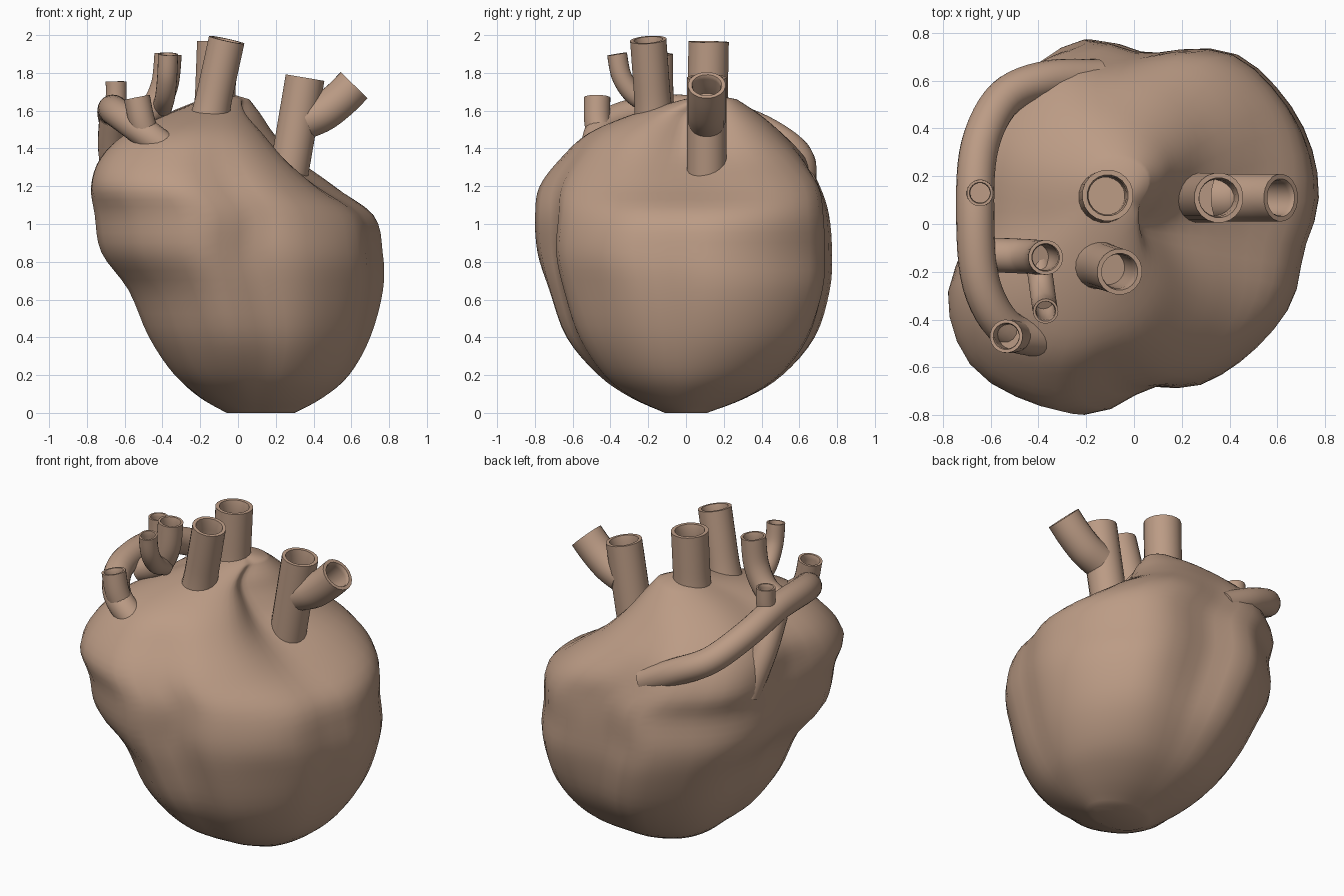
import bpy, math
from mathutils import Vector

if "Cube" in bpy.data.objects:
    bpy.data.objects.remove(bpy.data.objects["Cube"])

mat = bpy.data.materials.new("muscle")
mat.diffuse_color = (0.50, 0.33, 0.235, 1)
mat.use_nodes = True
mat.node_tree.nodes["Principled BSDF"].inputs["Base Color"].default_value = mat.diffuse_color


def make(name, verts, faces, angle=50):
    me = bpy.data.meshes.new(name)
    me.from_pydata([tuple(v) for v in verts], [], faces)
    me.update()
    ob = bpy.data.objects.new(name, me)
    bpy.context.collection.objects.link(ob)
    me.materials.append(mat)
    bpy.ops.object.select_all(action='DESELECT')
    ob.select_set(True)
    bpy.context.view_layer.objects.active = ob
    bpy.ops.object.shade_smooth_by_angle(angle=math.radians(angle))
    return ob


def spline(a, b, c, d, t):
    return 0.5 * (2 * b + (c - a) * t + (2 * a - 5 * b + 4 * c - d) * t * t
                  + (3 * b - a - 3 * c + d) * t ** 3)


def bridge(rings, n):
    return [(r * n + i, r * n + (i + 1) % n, (r + 1) * n + (i + 1) % n, (r + 1) * n + i)
            for r in range(rings - 1) for i in range(n)]


def sample(rows, steps):
    # smooth curve through rows of numbers
    out = []
    for k in range(len(rows) - 1):
        q = [rows[max(0, min(len(rows) - 1, k + o))] for o in (-1, 0, 1, 2)]
        for s in range(steps):
            out.append([spline(*v, s / steps) for v in zip(*q)])
    return out + [list(rows[-1])]


# heart body: z, centre x, centre y, then radii E NE N NW W SW S SE
sections = [
    (0.00, .11, .00, .19, .14, .11, .14, .17, .14, .11, .14),
    (0.08, .10, .00, .35, .34, .32, .33, .30, .31, .29, .31),
    (0.20, .10, .02, .49, .51, .49, .50, .43, .50, .48, .47),
    (0.40, .10, .02, .60, .66, .65, .66, .56, .65, .64, .58),
    (0.65, .05, .02, .72, .77, .72, .74, .61, .72, .73, .68),
    (0.85, .00, .00, .77, .81, .75, .78, .69, .82, .75, .73),
    (1.05, .00, .00, .71, .80, .74, .77, .72, .86, .75, .68),
    (1.20, -.10, .00, .54, .77, .70, .72, .60, .83, .73, .63),
    (1.35, -.15, .00, .34, .61, .63, .62, .52, .71, .63, .52),
    (1.48, -.15, .00, .22, .46, .51, .49, .40, .55, .50, .38),
    (1.58, -.12, .02, .14, .33, .37, .34, .25, .32, .30, .22),
    (1.66, -.06, .10, .09, .16, .17, .16, .13, .12, .11, .09),
]
# vertical swellings and furrows: angle, amount, width in degrees
lobes = [(106, .06, 11), (86, -.05, 11), (60, .035, 11), (-10, -.06, 12),
         (-84, -.08, 10), (-104, .05, 9), (203, .04, 9), (186, -.03, 8)]
N = 48
verts = []
rows = sample(sections, 4)
for z, cx, cy, *r in rows:
    fade = math.sin(math.pi * min(1, max(0, z / 1.55))) ** 0.8
    for i in range(N):
        k, t = i // 6, (i % 6) / 6
        rad = spline(r[k - 1], r[k], r[(k + 1) % 8], r[(k + 2) % 8], t)
        deg = 360 * i / N
        for c, amp, w in lobes:
            off = (deg - c + 180) % 360 - 180
            rad *= 1 + fade * amp * math.exp(-(off / w) ** 2)
        a = math.radians(deg)
        verts.append((cx + rad * math.cos(a), cy + rad * math.sin(a), max(z, 0)))
faces = bridge(len(rows), N)
top = (len(rows) - 1) * N
verts.append((-.04, .12, 1.69))
faces += [(top + i, top + (i + 1) % N, len(verts) - 1) for i in range(N)]
faces.append(tuple(reversed(range(N))))
make("heart_body", verts, faces, 80)


def vessel(name, path, r, open_end=True, flare=1.0):
    # swept tube; an open end gets a rim and a hollow bore
    pts = [Vector(p) for p in sample(path, 6)]
    n, rings, side = 20, [], None
    for i, p in enumerate(pts):
        d = (pts[min(i + 1, len(pts) - 1)] - pts[max(i - 1, 0)]).normalized()
        if side is None:
            side = d.orthogonal()
        side = (side - d * side.dot(d)).normalized()
        rings.append((p, side.copy(), d.cross(side)))
    last = len(rings) - 1
    profile = [(k, r * (1 + (flare - 1) * max(0, 1 - 2 * k / last) ** 2))
               for k in range(last + 1)]
    if open_end:
        profile += [(last, r * .8)] + [(k, r * .74) for k in range(last - 1, last // 2, -1)]
    vs = [rings[k][0] + rad * (math.cos(a) * rings[k][1] + math.sin(a) * rings[k][2])
          for k, rad in profile for a in [2 * math.pi * j / n for j in range(n)]]
    fs = bridge(len(profile), n)
    fs += [tuple(reversed(range(n))), tuple(range(len(vs) - n, len(vs)))]
    make(name, vs, fs)


# large upright vessels
vessel("front_main_vessel", [(-.18, -.16, 1.42), (-.12, -.18, 1.7), (-.06, -.2, 1.975)], .097, flare=1.4)
vessel("rear_main_vessel", [(-.13, .11, 1.45), (-.12, .115, 1.7), (-.11, .12, 1.965)], .108, flare=1.4)
vessel("right_vessel", [(.24, .11, 1.1), (.3, .11, 1.45), (.355, .11, 1.775)], .105)
vessel("right_vessel_branch", [(.36, .11, 1.55), (.45, .11, 1.59), (.54, .11, 1.66), (.615, .11, 1.735)], .1)

# long vessel wrapping the left side and its branches
vessel("wrapping_vessel", [(-.36, -.48, 1.38), (-.53, -.44, 1.51), (-.64, -.25, 1.59),
                           (-.665, .05, 1.60), (-.645, .33, 1.53), (-.54, .53, 1.42),
                           (-.36, .605, 1.33), (-.15, .61, 1.22)], .08, open_end=False)
vessel("wrapping_vessel_root", [(-.66, .06, 1.56), (-.665, .17, 1.38), (-.62, .28, 1.13)], .075, open_end=False)
vessel("small_stub", [(-.65, .12, 1.58), (-.645, .13, 1.67), (-.645, .13, 1.755)], .056)
vessel("front_stub", [(-.47, -.45, 1.42), (-.51, -.47, 1.55), (-.535, -.47, 1.67)], .07)

# curved forked vessel
vessel("curved_vessel", [(-.58, -.13, 1.54), (-.46, -.135, 1.6), (-.39, -.14, 1.73), (-.37, -.14, 1.9)], .073)
vessel("curved_vessel_branch", [(-.4, -.16, 1.62), (-.385, -.27, 1.68), (-.375, -.34, 1.78), (-.37, -.365, 1.9)], .053)
